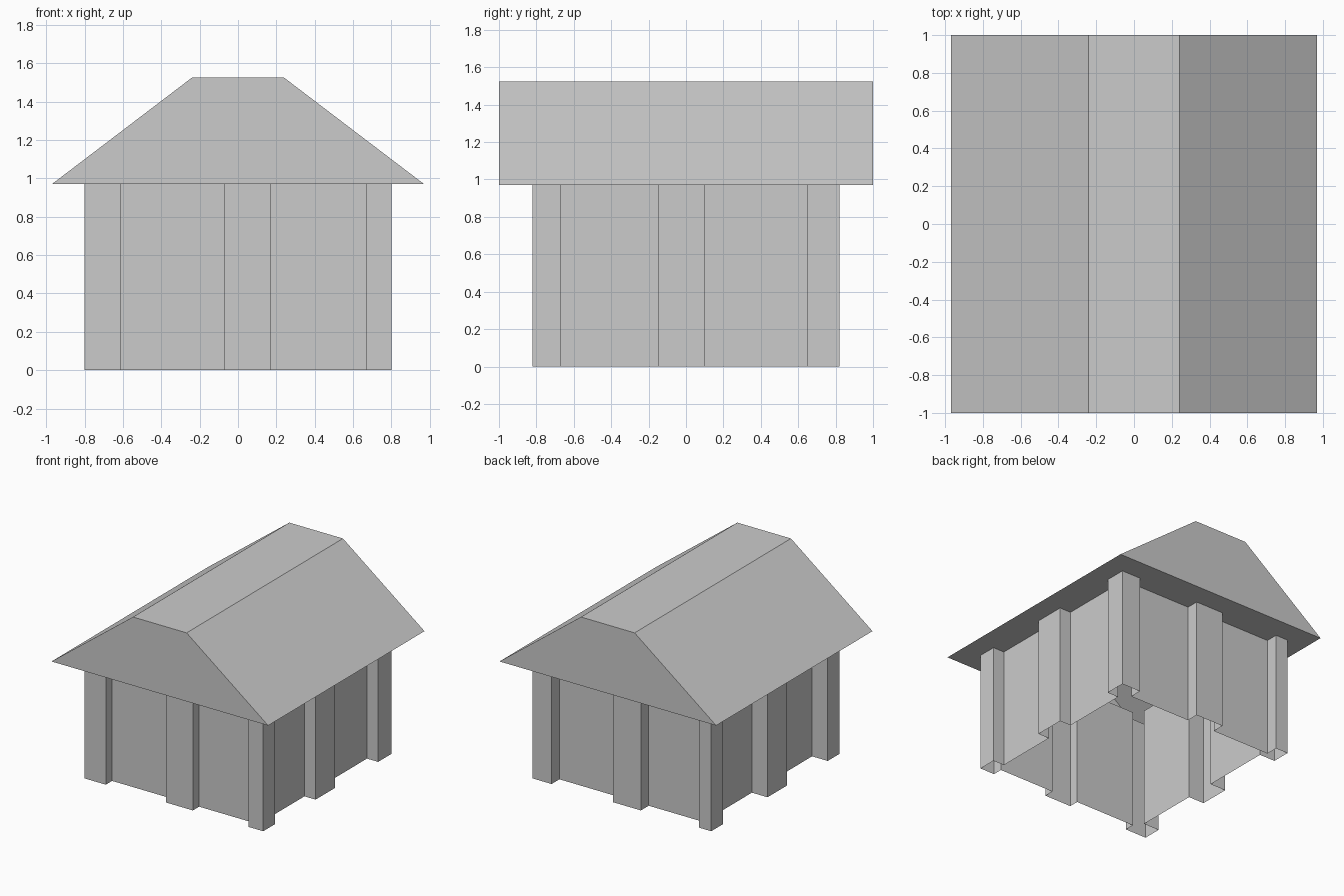
import bpy
import bmesh
from mathutils import Vector

cube = bpy.data.objects.get("Cube")
if cube:
    bpy.data.objects.remove(cube, do_unlink=True)

EAVE, RIDGE = 0.97, 1.525      # heights of roof base and flat ridge
HALF_X, HALF_Y = 0.80, 0.82    # outer faces of the posts

grey = bpy.data.materials.new("plain_grey")
grey.use_nodes = True
colour = (0.6, 0.6, 0.6, 1)
grey.diffuse_color = colour
grey.node_tree.nodes["Principled BSDF"].inputs["Base Color"].default_value = colour


def add_object(name, bm):
    mesh = bpy.data.meshes.new(name)
    bm.to_mesh(mesh)
    bm.free()
    mesh.materials.append(grey)
    obj = bpy.data.objects.new(name, mesh)
    bpy.context.collection.objects.link(obj)


def side(start, direction, inward, half, depth, steps):
    """One wall from corner to corner: flush at posts, set back between them."""
    points, back = [start], False
    for s in steps:
        base = start + direction * (s + half)
        for set_back in (back, not back):
            points.append(base + inward * (depth if set_back else 0))
        back = not back
    return points


# Wall outline, anticlockwise from the front corner at -x
X, Y = Vector((1, 0, 0)), Vector((0, 1, 0))
outline = (
    side(-X * HALF_X - Y * HALF_Y, X, Y, HALF_X, 0.08, (-0.61, -0.07, 0.17, 0.67))
    + side(X * HALF_X - Y * HALF_Y, Y, -X, HALF_Y, 0.10, (-0.67, -0.15, 0.10, 0.65))
    + side(X * HALF_X + Y * HALF_Y, -X, -Y, HALF_X, 0.10, (-0.63, -0.08, 0.17, 0.69))
    + side(-X * HALF_X + Y * HALF_Y, -Y, X, HALF_Y, 0.14, (-0.67, -0.10, 0.15, 0.67))
)


def ring(bm, points, z):
    verts = [bm.verts.new((p[0], p[1], z)) for p in points]
    return verts, [bm.edges.new((a, b)) for a, b in zip(verts, verts[1:] + verts[:1])]


# Walls: thin shell, open below and above
bm = bmesh.new()
low, _ = ring(bm, outline, 0)
high, _ = ring(bm, outline, EAVE)
for i in range(len(low)):
    j = (i + 1) % len(low)
    bm.faces.new((low[i], low[j], high[j], high[i]))
add_object("walls_with_posts", bm)

# Roof: two slopes, flat ridge and gable ends
bm = bmesh.new()
section = [(-0.97, EAVE), (0.97, EAVE), (0.24, RIDGE), (-0.24, RIDGE)]
front = [bm.verts.new((x, -1, z)) for x, z in section]
rear = [bm.verts.new((x, 1, z)) for x, z in section]
bm.faces.new(front)
bm.faces.new(rear[::-1])
for i in range(1, 4):
    j = (i + 1) % 4
    bm.faces.new((front[i], rear[i], rear[j], front[j]))
add_object("roof", bm)

# Eaves underside: runs from the roof edge to the walls, open inside them
bm = bmesh.new()
_, outer_edges = ring(bm, [(-0.97, -1), (0.97, -1), (0.97, 1), (-0.97, 1)], EAVE)
_, inner_edges = ring(bm, outline, EAVE)
bmesh.ops.triangle_fill(bm, edges=outer_edges + inner_edges, use_beauty=True,
                        normal=(0, 0, -1))
for face in bm.faces:
    face.normal_update()
    if face.normal.z > 0:
        face.normal_flip()
add_object("eaves_underside", bm)
